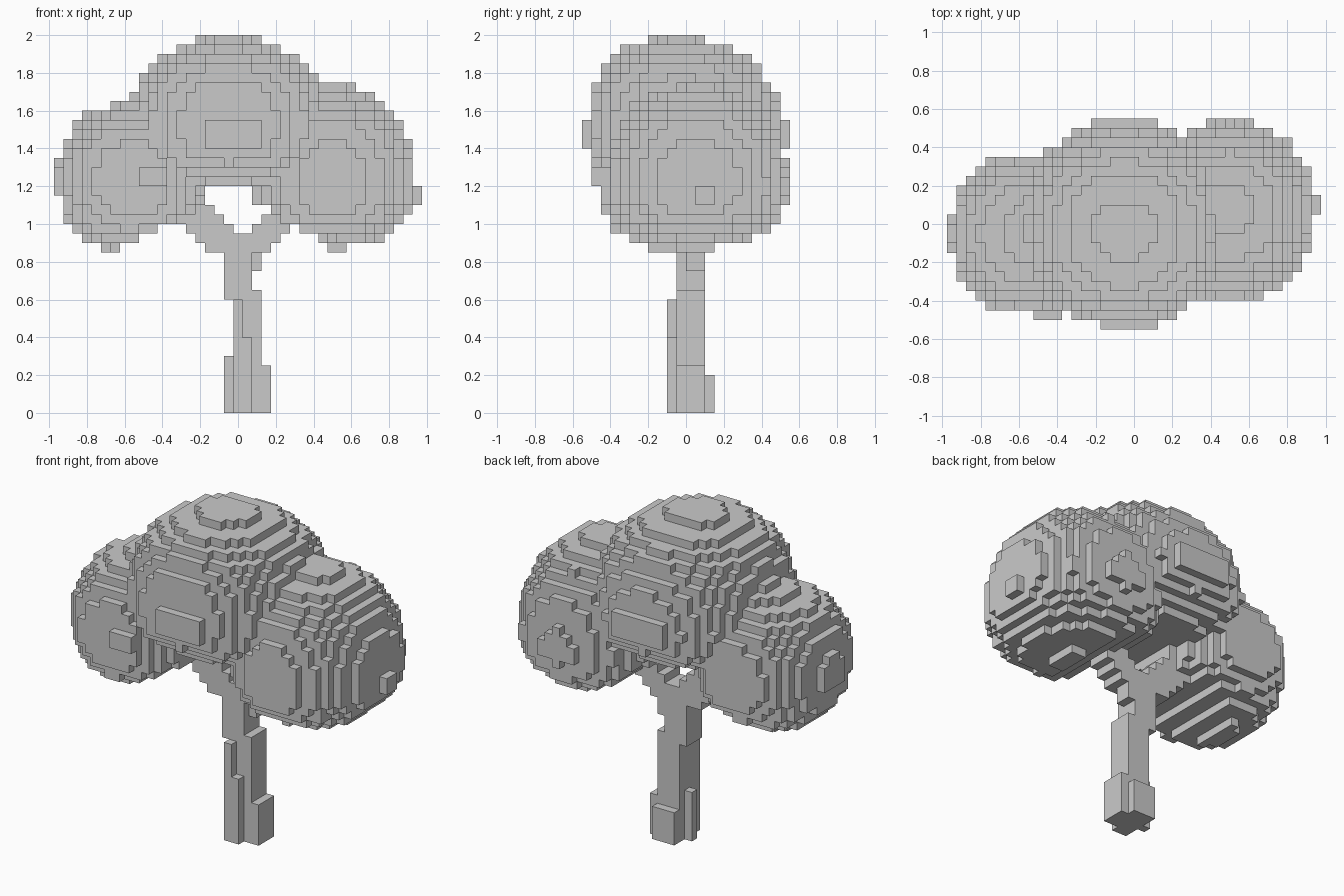
import bpy
from mathutils import Vector

CUBE = 0.05
NX, NY, NZ = 39, 22, 40

old = bpy.data.objects.get("Cube")
if old:
    bpy.data.objects.remove(old, do_unlink=True)

grey = bpy.data.materials.new("plain_grey")
grey.use_nodes = True
tone = (0.59, 0.59, 0.59, 1)
grey.diffuse_color = tone
bsdf = grey.node_tree.nodes["Principled BSDF"]
bsdf.inputs["Base Color"].default_value = tone
bsdf.inputs["Roughness"].default_value = 0.9


def place(x, y, z):
    """Lower corner of a grid cell."""
    return Vector(((x - NX / 2) * CUBE, (y - NY / 2) * CUBE, z * CUBE))


GRID = [(x, y, z) for x in range(NX) for y in range(NY) for z in range(NZ)]
HALF = Vector((CUBE, CUBE, CUBE)) / 2


def box(x0, x1, y0, y1, z0, z1):
    """Cells whose centres are inside a box."""
    found = set()
    for cell in GRID:
        c = place(*cell) + HALF
        if x0 < c.x < x1 and y0 < c.y < y1 and z0 < c.z < z1:
            found.add(cell)
    return found


def blob(centre, radii, low, power, floor, slope=0, lean=0):
    """Cells of a rounded lump: `low` is its radius downward, the floor may
    slope in x, and the upper half may lean in y."""
    found = set()
    for cell in GRID:
        c = place(*cell) + HALF
        d = c - Vector(centre)
        if c.z < floor + slope * d.x:
            continue
        d.y -= lean * max(d.z, 0)
        rx, ry, rz = radii
        if d.z < 0:
            rz = low
        if sum(abs(a / b) ** power for a, b in zip(d, (rx, ry, rz))) < 1:
            found.add(cell)
    return found


# Trunk: a stepped post with small roots and a front ridge
trunk = box(-0.03, 0.13, -0.05, 0.1, 0, 0.65)
trunk |= box(-0.08, 0.08, -0.05, 0.1, 0.6, 0.9)
trunk |= box(0.07, 0.13, 0, 0.1, 0.75, 0.9)
trunk |= box(-0.03, 0.03, -0.1, -0.05, 0, 0.6)
trunk |= box(0.02, 0.08, -0.1, -0.05, 0, 0.4)
trunk |= box(-0.08, -0.02, 0, 0.05, 0, 0.3)
trunk |= box(0.12, 0.18, -0.05, 0.1, 0, 0.25)
trunk |= box(-0.03, 0.13, 0.1, 0.15, 0, 0.2)

# Branches: stair-stepped fork rising to both sides
branches = set()
for side in (-1, 1):
    for k in range(7):
        z = 0.85 + k * CUBE
        outer = 0.01 + side * (0.165 + k * CUBE)
        inner = 0.02 + side * max(0, (k - 1) * CUBE)
        lo, hi = sorted((inner, outer))
        branches |= box(lo - 0.01, hi + 0.01, -0.05, 0.1, z, z + CUBE)

# Foliage: a tall crown between two lower clumps with sloping undersides
crown = blob((-0.05, 0, 1.47), (0.53, 0.52, 0.52), 0.3, 2.3, 1.2, lean=-0.08)
crown |= box(-0.18, 0.13, -0.55, -0.45, 1.4, 1.55)
crown |= box(-0.23, 0.13, 0.45, 0.55, 1.4, 1.55)
right = blob((-0.57, -0.05, 1.23), (0.39, 0.42, 0.41), 0.38, 2.2, 0.9, slope=0.5)
right |= box(-0.53, -0.37, -0.5, -0.4, 1.2, 1.3)
left = blob((0.5, 0.06, 1.2), (0.44, 0.475, 0.54), 0.33, 2.2, 0.87, slope=-0.6)
left |= box(0.92, 0.98, 0.05, 0.15, 1.1, 1.2)

parts = {
    "trunk": trunk,
    "branches": branches,
    "crown_foliage": crown,
    "right_foliage": right,
    "left_foliage": left,
}
solid = set().union(*parts.values())


def build(name, cells):
    """Mesh of the cell sides that are open to the air."""
    index, faces = {}, []
    for cell in sorted(cells):
        for axis in range(3):
            for step in (0, 1):
                near = list(cell)
                near[axis] += 2 * step - 1
                if tuple(near) in solid:
                    continue
                u, v = (axis + 1) % 3, (axis + 2) % 3
                ring = []
                for a, b in ((0, 0), (1, 0), (1, 1), (0, 1)):
                    corner = list(cell)
                    corner[axis] += step
                    corner[u] += a
                    corner[v] += b
                    ring.append(index.setdefault(tuple(corner), len(index)))
                faces.append(ring if step else ring[::-1])
    mesh = bpy.data.meshes.new(name)
    mesh.from_pydata([place(*c) for c in index], [], faces)
    mesh.materials.append(grey)
    mesh.update()
    bpy.context.collection.objects.link(bpy.data.objects.new(name, mesh))


used = set()
for name, cells in parts.items():
    build(name, cells - used)
    used |= cells
